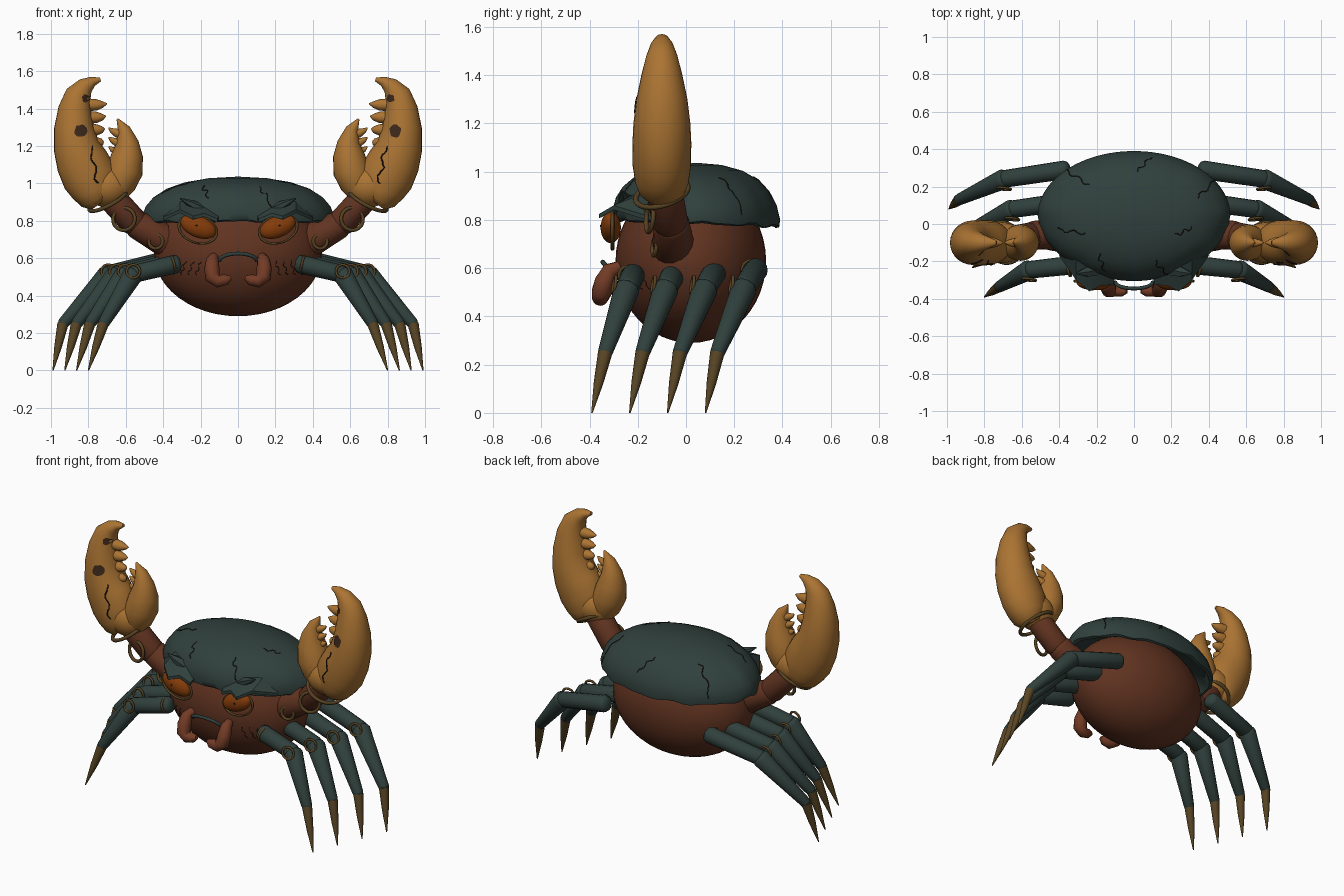
import bpy, bmesh, math, random
from mathutils import Vector, Matrix
from mathutils.bvhtree import BVHTree

random.seed(4)
if "Cube" in bpy.data.objects:
    bpy.data.objects.remove(bpy.data.objects["Cube"])


def material(name, *rgb):
    m = bpy.data.materials.new(name)
    m.use_nodes = True
    m.diffuse_color = (*rgb, 1)
    m.node_tree.nodes["Principled BSDF"].inputs["Base Color"].default_value = (*rgb, 1)
    return m


GREEN = material("shell_green", .03, .052, .046)
RED = material("body_red_brown", .122, .034, .015)
GOLD = material("claw_gold", .41, .175, .033)
BRASS = material("dark_brass", .095, .055, .016)
HORN = material("leg_tip_horn", .1, .06, .018)
ORANGE = material("eye_orange", .235, .046, .003)
RUST = material("jaw_rust", .17, .044, .019)
DARK = material("crack_black", .014, .009, .007)
SPOT = material("spot_brown", .046, .021, .01)


def finish(name, bm, mat, angle=50):
    bmesh.ops.recalc_face_normals(bm, faces=bm.faces)
    me = bpy.data.meshes.new(name)
    bm.to_mesh(me)
    bm.free()
    me.materials.append(mat)
    me.shade_smooth()
    me.set_sharp_from_angle(angle=math.radians(angle))
    ob = bpy.data.objects.new(name, me)
    bpy.context.collection.objects.link(ob)
    return ob


def skin(bm, rings):
    n = len(rings[0])
    for a, b in zip(rings, rings[1:]):
        for i in range(n):
            bm.faces.new((a[i], a[(i + 1) % n], b[(i + 1) % n], b[i]))
    bm.faces.new(rings[0])
    bm.faces.new(rings[-1])


def loft(name, sections, mat, sides=16, angle=50):
    """Skin ellipses along a path; a section is (point, in-plane radius, y radius)."""
    bm = bmesh.new()
    pts = [Vector(s[0]) for s in sections]
    rings = []
    for i, (_, ra, rb) in enumerate(sections):
        t = (pts[min(i + 1, len(pts) - 1)] - pts[max(i - 1, 0)]).normalized()
        u = t.cross(Vector((0, 1, 0))).normalized()
        v = u.cross(t)
        rings.append([bm.verts.new(pts[i] + u * ra * math.cos(a) + v * rb * math.sin(a))
                      for a in (2 * math.pi * k / sides for k in range(sides))])
    skin(bm, rings)
    return finish(name, bm, mat, angle)


def limb(name, p, q, r0, r1, mat):
    """Tapered rod with rounded ends."""
    p, q = Vector(p), Vector(q)
    d = (q - p).normalized()
    path = [(p - d * r0 * .45, r0 * .5), (p - d * r0 * .25, r0 * .85), (p + d * r0 * .1, r0),
            (q - d * r1 * .1, r1), (q + d * r1 * .25, r1 * .85), (q + d * r1 * .45, r1 * .5)]
    return loft(name, [(c, r, r) for c, r in path], mat)


def ball(name, center, radii, mat, tilt=0):
    bm = bmesh.new()
    bmesh.ops.create_uvsphere(bm, u_segments=40, v_segments=24, radius=1)
    bm.transform(Matrix.Translation(center) @ Matrix.Rotation(tilt, 4, 'Y')
                 @ Matrix.Diagonal((*radii, 1)))
    return finish(name, bm, mat)


def ring(name, center, axis, major, minor, squash=1, tilt=0):
    rot = Vector(axis).to_track_quat('Z', 'Y').to_matrix().to_4x4()
    bpy.ops.mesh.primitive_torus_add(major_radius=major, minor_radius=minor,
                                     major_segments=32, minor_segments=8)
    ob = bpy.context.object
    ob.name = name
    ob.data.transform(Matrix.Translation(center) @ Matrix.Rotation(tilt, 4, 'Y')
                      @ Matrix.Diagonal((1, 1, squash, 1)) @ rot)
    ob.data.materials.append(BRASS)
    ob.data.shade_smooth()


def surface(ob):
    return BVHTree.FromPolygons([v.co for v in ob.data.vertices],
                                [p.vertices for p in ob.data.polygons])


def crack(name, tree, a, b, look, wobble, width=.003):
    """Thin wandering line dropped onto a surface along the look direction."""
    a, b, look = Vector(a), Vector(b), Vector(look)
    side = (b - a).cross(look).normalized()
    pts = []
    for i in range(17):
        sway = math.sin(i * .75 + 1) + random.uniform(-.3, .3)
        p = a.lerp(b, i / 16) + side * wobble * sway
        hit = tree.ray_cast(p - look * 2, look)[0]
        if hit:
            pts.append(hit)
    cu = bpy.data.curves.new(name, 'CURVE')
    cu.dimensions = '3D'
    cu.bevel_depth, cu.bevel_resolution = width, 1
    sp = cu.splines.new('POLY')
    sp.points.add(len(pts) - 1)
    for c, p in zip(sp.points, pts):
        c.co = (*p, 1)
    cu.materials.append(DARK)
    bpy.context.collection.objects.link(bpy.data.objects.new(name, cu))


def spot(name, tree, x, z, r):
    """Ragged patch lying on the front of a surface."""
    look = Vector((0, 1, 0))
    def drop(px, pz):
        hit = tree.ray_cast(Vector((px, -2, pz)), look)[0]
        return (hit or Vector((px, -.1, pz))) - look * .004
    bm = bmesh.new()
    mid = bm.verts.new(drop(x, z))
    rim = []
    for k in range(14):
        a, q = k * math.pi / 7, r * random.uniform(.8, 1.1)
        rim.append(bm.verts.new(drop(x + q * math.cos(a), z + q * math.sin(a))))
    for k in range(14):
        bm.faces.new((mid, rim[k], rim[(k + 1) % 14]))
    finish(name, bm, SPOT)


# Body
body = ball("body", (0, .02, .63), (.45, .312, .34), RED)
body_tree = surface(body)

# Shell: dome narrowing to a squarer front, with a wavy rim and hollow underside
profile = [(.02, 1.036), (.3, 1.028), (.55, 1.006), (.74, .972), (.88, .925), (.96, .875),
           (1, .82), (.99, .79), (.95, .783), (.89, .84), (.5, .88)]
bm = bmesh.new()
rings = []
for r, z in profile:
    loop = []
    for k in range(96):
        a = 2 * math.pi * k / 96
        ahead = max(0, -math.sin(a))
        w = r ** 10 * (.006 * math.sin(11 * a) + .004 * math.sin(17 * a + 1))
        y = -.35 * ahead ** .7 if ahead else .345 * math.sin(a)
        loop.append(bm.verts.new((.515 * r * math.cos(a) * (1 - .25 * ahead * r), .045 + r * y,
                                  z + w - .015 * r ** 3 * math.sin(a))))
    rings.append(loop)
skin(bm, rings)
shell = finish("shell", bm, GREEN)
shell_tree = surface(shell)
for a, b in [((-.37, .29), (-.24, .21)), ((.45, .25), (.34, .14)), ((.09, .36), (.02, .28)),
             ((-.41, -.03), (-.26, -.05)), ((-.19, -.16), (-.16, -.25)),
             ((.11, -.2), (.18, -.27)), ((.22, -.06), (.31, -.02))]:
    crack("shell_crack", shell_tree, (*a, 0), (*b, 0), (0, 0, -1), .009)

# Mouth arc
loft("mouth_arc", [((.1 * math.sin(t), -.31 - .035 * math.cos(t), .585 + .04 * math.cos(t)), .01, .01)
                   for t in (k * math.pi / 12 - math.pi / 2 for k in range(13))], GREEN, 8)

for s, side in ((1, "left"), (-1, "right")):
    def at(x, y, z):
        return (s * x, y, z)

    # Brow: jagged awning over the eye, with a short horn
    bm = bmesh.new()
    back = [(.09, -.22, .86), (.17, -.21, .9), (.24, -.19, .92), (.31, -.15, .92), (.37, -.1, .91)]
    front = [(.11, -.325, .81), (.18, -.33, .84), (.24, -.36, .825), (.31, -.3, .86), (.4, -.17, .82)]
    top = [[bm.verts.new(at(*p)) for p in row] for row in (back, front)]
    low = [[bm.verts.new(at(x, y, z - .018)) for x, y, z in row] for row in (back, front)]
    skin(bm, [[top[0][i], top[1][i], low[1][i], low[0][i]] for i in range(5)])
    finish(side + "_brow", bm, GREEN, 30)
    loft(side + "_brow_horn", [(at(.2, -.24, .86), .035, .04), (at(.25, -.255, .89), .022, .03),
                               (at(.31, -.265, .92), .003, .003)], GREEN, 6, 30)

    # Eye with socket ring and pupil
    ball(side + "_eye", at(.212, -.312, .768), (.1, .042, .057), ORANGE, -s * .38)
    ball(side + "_pupil", at(.222, -.352, .775), (.005, .004, .007), DARK)
    ring(side + "_eye_ring", at(.215, -.305, .755), (0, 1, 0), .104, .008, .7, -s * .33)

    # Jaw and cheek slits
    jaw = [(.13, -.275, .605, .025), (.137, -.315, .59, .034), (.14, -.338, .545, .041),
           (.135, -.35, .5, .042), (.105, -.356, .477, .034), (.065, -.36, .485, .029),
           (.038, -.36, .495, .012)]
    loft(side + "_jaw", [(at(x, y, z), r, r) for x, y, z, r in jaw], RUST, 14)
    for k in range(4):
        x = .2 + .04 * k
        crack(side + "_cheek_slit", body_tree, at(x, 0, .585), at(x + .025, 0, .51), (0, 1, 0), .006, .002)

    # Walking legs, front to back
    for i in range(4):
        hip = Vector(at(.33 + .012 * i, -.22 + .17 * i, .57 + .008 * i))
        knee = Vector(at(.56 + .045 * i, -.245 + .162 * i, .515))
        ankle = Vector(at(.72 + .072 * i, -.335 + .155 * i, .25))
        foot = Vector(at(.8 + .063 * i, -.39 + .157 * i, 0))
        name = f"{side}_leg_{i + 1}"
        limb(name + "_upper", hip, knee, .05, .047, GREEN)
        limb(name + "_lower", knee, ankle, .054, .031, GREEN)
        loft(name + "_tip", [(ankle, .03, .03), (ankle.lerp(foot, .5), .02, .02),
                             (foot, .003, .003)], HORN, 12)
        ring(name + "_knee_ring", knee + Vector((0, -.052, .015)), at(.12, -1, .15), .036, .007)
        ring(name + "_hip_ring", hip + Vector(at(.015, -.02, 0)), knee - hip, .038, .007)

    # Arm with hanging rings
    limb(side + "_arm_inner", at(.36, -.05, .68), at(.55, -.06, .785), .09, .075, RED)
    limb(side + "_arm_outer", at(.55, -.065, .785), at(.7, -.095, .95), .075, .075, RED)
    ring(side + "_wrist_ring", at(.695, -.1, .91), at(.45, -.25, .85), .112, .011)
    ring(side + "_elbow_ring", at(.61, -.15, .81), at(.25, -1, .1), .06, .01)
    ring(side + "_shoulder_ring", at(.44, -.13, .69), at(.2, -1, .1), .038, .009)

    # Claw: rounded palm, moving finger, then the large fixed finger
    big = [(.735, .895, .06, .07), (.75, .915, .095, .095), (.765, .96, .125, .112), (.79, 1.03, .148, .121),
           (.835, 1.12, .14, .122), (.865, 1.2, .122, .118), (.877, 1.3, .106, .106), (.872, 1.4, .088, .085),
           (.853, 1.475, .07, .066), (.815, 1.522, .046, .047), (.775, 1.546, .026, .03), (.735, 1.556, .01, .012)]
    small = [(.67, .93, .06, .06), (.635, 1.0, .09, .09), (.605, 1.07, .097, .097), (.593, 1.15, .085, .086),
             (.592, 1.22, .06, .064), (.61, 1.29, .034, .038), (.645, 1.345, .005, .005)]
    ball(side + "_palm", at(.702, -.1, .985), (.125, .108, .112), GOLD)
    for part, rows in (("_moving_finger", small), ("_claw", big)):
        claw = loft(side + part, [(at(x, -.1, z), a, b) for x, z, a, b in rows], GOLD, 28)
    claw_tree = surface(claw)
    spot(side + "_claw_spot", claw_tree, s * .84, 1.28, .035)
    spot(side + "_claw_tip_spot", claw_tree, s * .815, 1.455, .022)
    crack(side + "_claw_crack", claw_tree, at(.79, 0, 1.2), at(.75, 0, 1.0), (0, 1, 0), .012, .004)

    # Teeth on both fingers
    for k in range(4):
        z = 1.42 - .067 * k
        loft(side + "_claw_tooth", [(at(.8, -.1, z), .034, .034), (at(.755, -.1, z), .03, .03),
                                    (at(.725, -.1, z + .002), .018, .018),
                                    (at(.7 + .006 * k, -.1, z + .006), .003, .003)], GOLD, 10)
    for k in range(3):
        z = 1.17 + .05 * k
        loft(side + "_finger_tooth", [(at(.61, -.1, z - .01), .028, .028), (at(.65, -.1, z), .023, .023),
                                      (at(.675, -.1, z + .013), .014, .014),
                                      (at(.692, -.1, z + .027), .003, .003)], GOLD, 10)
